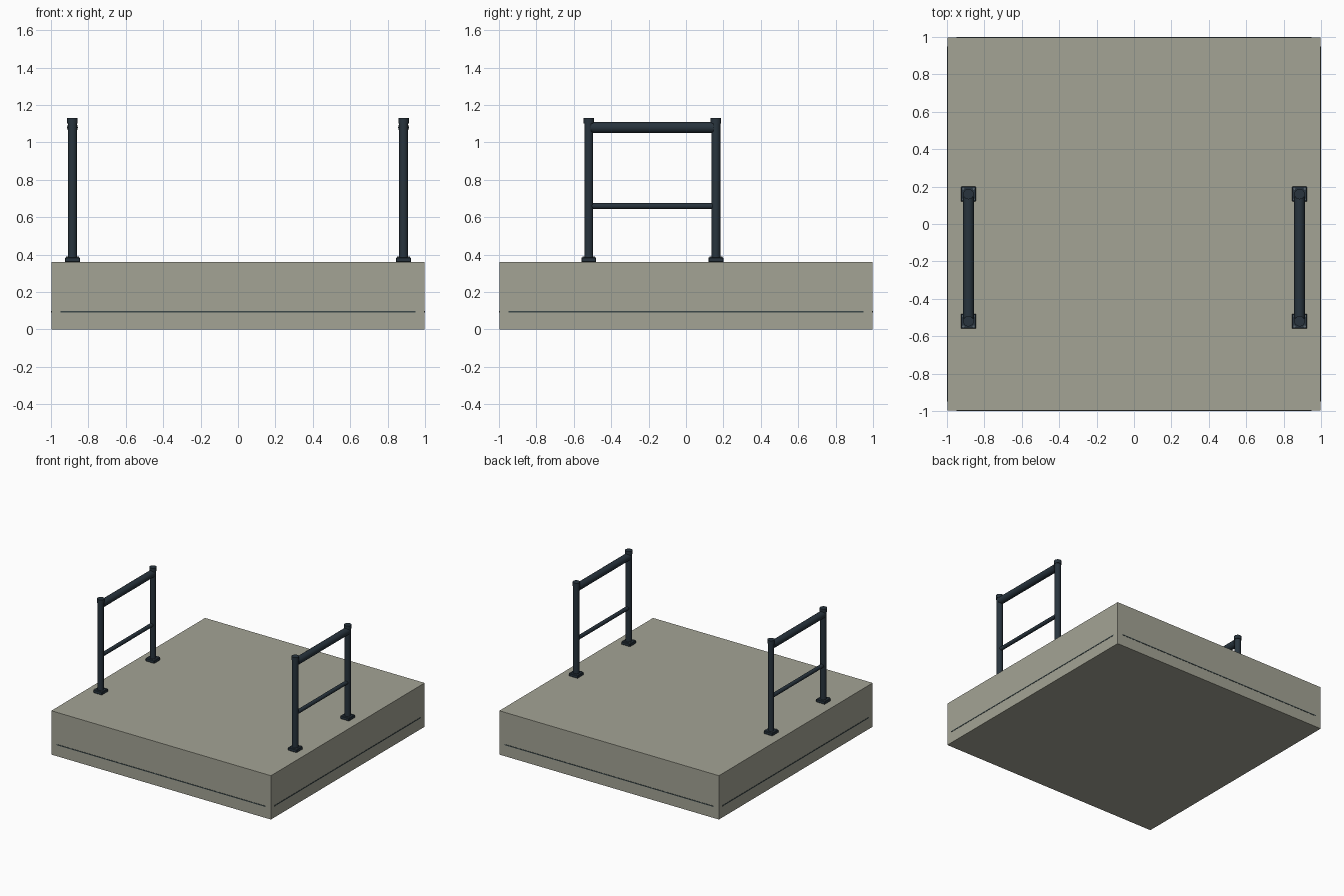
import bpy, math
from mathutils import Vector

if "Cube" in bpy.data.objects:
    bpy.data.objects.remove(bpy.data.objects["Cube"])


def material(name, rgb):
    m = bpy.data.materials.new(name)
    m.diffuse_color = (*rgb, 1)
    m.use_nodes = True
    m.node_tree.nodes["Principled BSDF"].inputs["Base Color"].default_value = m.diffuse_color
    return m


CONCRETE = material("warm grey concrete", (0.37, 0.37, 0.30))
METAL = material("dark blue steel", (0.021, 0.034, 0.047))
SEAM = material("dark seam", (0.045, 0.065, 0.067))
BOLT = material("grey bolt", (0.10, 0.13, 0.15))


def box(name, centre, size, mat, bevel=0):
    bpy.ops.mesh.primitive_cube_add(size=1, location=centre)
    o = bpy.context.object
    o.name = name
    o.scale = size
    bpy.ops.object.transform_apply(location=False, rotation=False, scale=True)
    o.data.materials.append(mat)
    if bevel:
        b = o.modifiers.new("bevel", 'BEVEL')
        b.width, b.segments = bevel, 1
    return o


def rod(name, a, b, radius, mat, sides=16):
    a, b = Vector(a), Vector(b)
    d = b - a
    bpy.ops.mesh.primitive_cylinder_add(vertices=sides, radius=radius, depth=d.length,
                                        location=(a + b) / 2)
    o = bpy.context.object
    o.name = name
    o.rotation_euler = d.to_track_quat('Z', 'Y').to_euler()
    o.data.materials.append(mat)
    bpy.ops.object.shade_smooth_by_angle(angle=math.radians(35))
    return o


TOP = 0.36
Y_FRONT, Y_BACK = -0.52, 0.16

# Platform slab and the thin seam strips on its four sides
box("platform_slab", (0, 0, TOP / 2), (1.996, 1.996, TOP), CONCRETE)
for s, x_name, y_name in ((-1, "left", "front"), (1, "right", "back")):
    box(f"{y_name}_seam", (0, s * 0.998, 0.095), (1.9, 0.004, 0.008), SEAM)
    box(f"{x_name}_seam", (s * 0.998, 0, 0.095), (0.004, 1.9, 0.008), SEAM)

# Two handrails
for s, side in ((-1, "left"), (1, "right")):
    x = s * 0.885
    for y, end in ((Y_FRONT, "front"), (Y_BACK, "back")):
        tag = f"{side}_{end}"
        box(f"{tag}_base_plate", (x, y, TOP + 0.0125), (0.08, 0.08, 0.025), METAL, 0.003)
        rod(f"{tag}_post", (x, y, TOP), (x, y, 1.11), 0.024, METAL)
        rod(f"{tag}_post_cap", (x, y, 1.10), (x, y, 1.13), 0.028, METAL)
        # Four bolts in the plate corners
        for i in (-1, 1):
            for j in (-1, 1):
                bx, by = x + i * 0.028, y + j * 0.028
                rod(f"{tag}_bolt", (bx, by, TOP + 0.02), (bx, by, TOP + 0.03), 0.006, BOLT, 8)
    rod(f"{side}_top_rail", (x, Y_FRONT + 0.012, 1.08), (x, Y_BACK - 0.012, 1.08), 0.029, METAL)
    rod(f"{side}_middle_rail", (x, Y_FRONT, 0.66), (x, Y_BACK, 0.66), 0.016, METAL, 12)
